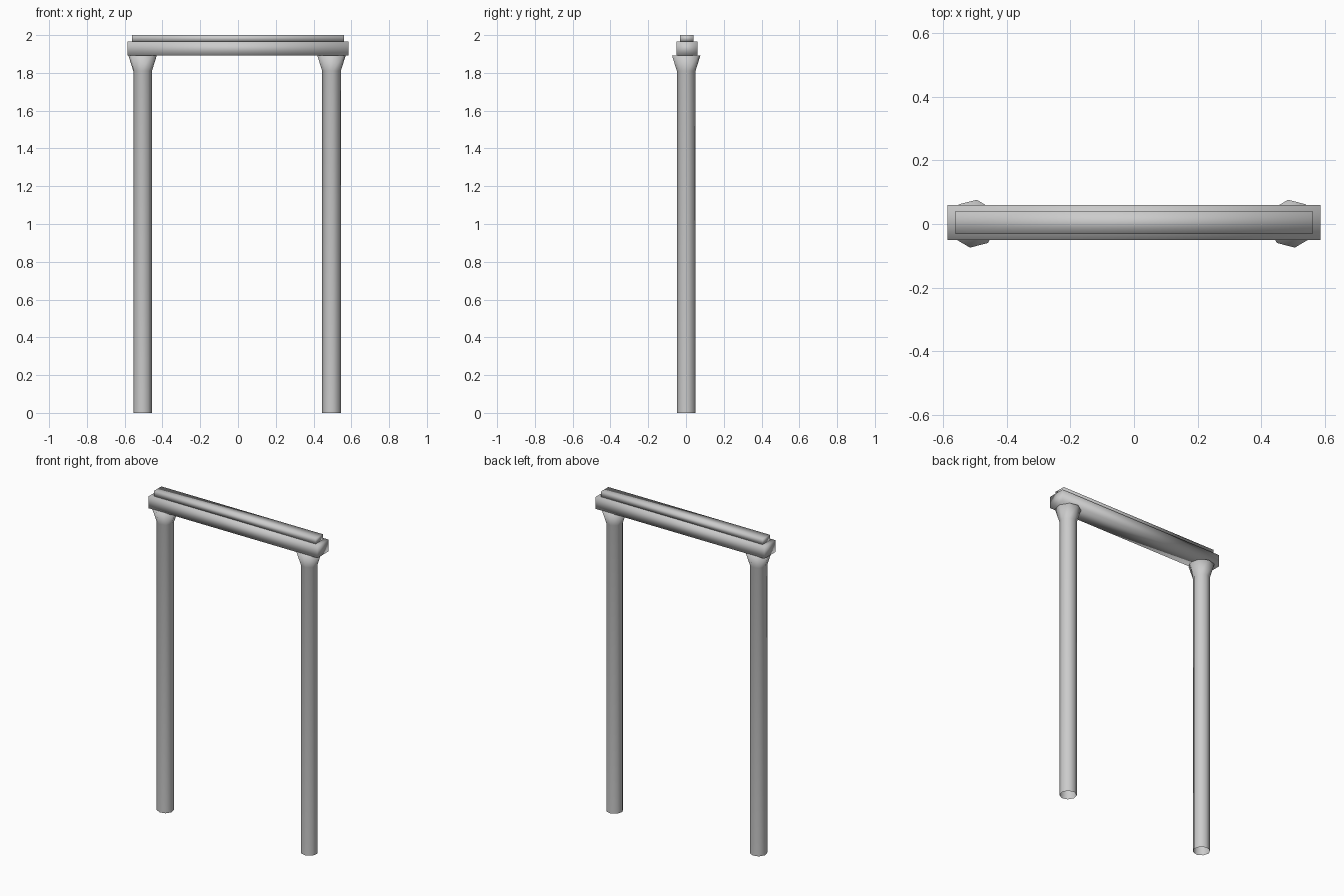
import bpy, bmesh
from math import cos, sin, pi, radians

cube = bpy.data.objects.get("Cube")
if cube:
    bpy.data.objects.remove(cube, do_unlink=True)

stone = bpy.data.materials.new("light_grey_stone")
stone.use_nodes = True
stone.diffuse_color = (0.6, 0.6, 0.6, 1)
stone.node_tree.nodes["Principled BSDF"].inputs["Base Color"].default_value = (0.6, 0.6, 0.6, 1)


def finish(name, bm):
    # Soft shading runs across every edge, including the beam corners
    for face in bm.faces:
        face.smooth = True
    mesh = bpy.data.meshes.new(name)
    bm.to_mesh(mesh)
    bm.free()
    mesh.materials.append(stone)
    obj = bpy.data.objects.new(name, mesh)
    bpy.context.collection.objects.link(obj)


def beam(name, size, center):
    bm = bmesh.new()
    bmesh.ops.create_cube(bm, size=1)
    bmesh.ops.scale(bm, vec=size, verts=bm.verts)
    bmesh.ops.translate(bm, vec=center, verts=bm.verts)
    finish(name, bm)


def column(name, x, turn, sides=8):
    # Eight-sided shaft, open at the foot, flaring into a capital
    bm = bmesh.new()
    rings = []
    for radius, z in ((0.05, 0), (0.05, 1.81), (0.076, 1.893)):
        angles = [turn + 2 * pi * i / sides for i in range(sides)]
        rings.append([bm.verts.new((x + radius * cos(a), 0.001 + radius * sin(a), z))
                      for a in angles])
    for low, high in zip(rings, rings[1:]):
        for i in range(sides):
            j = (i + 1) % sides
            bm.faces.new((low[i], low[j], high[j], high[i]))
    bm.faces.new(rings[-1])
    finish(name, bm)


# Posts
column("left_column", 0.495, radians(8))
column("right_column", -0.505, radians(-8))

# Stepped lintel
beam("lintel", (1.172, 0.11, 0.075), (0, 0.005, 1.9285))
beam("lintel_cap", (1.122, 0.072, 0.035), (0, 0.005, 1.9825))
